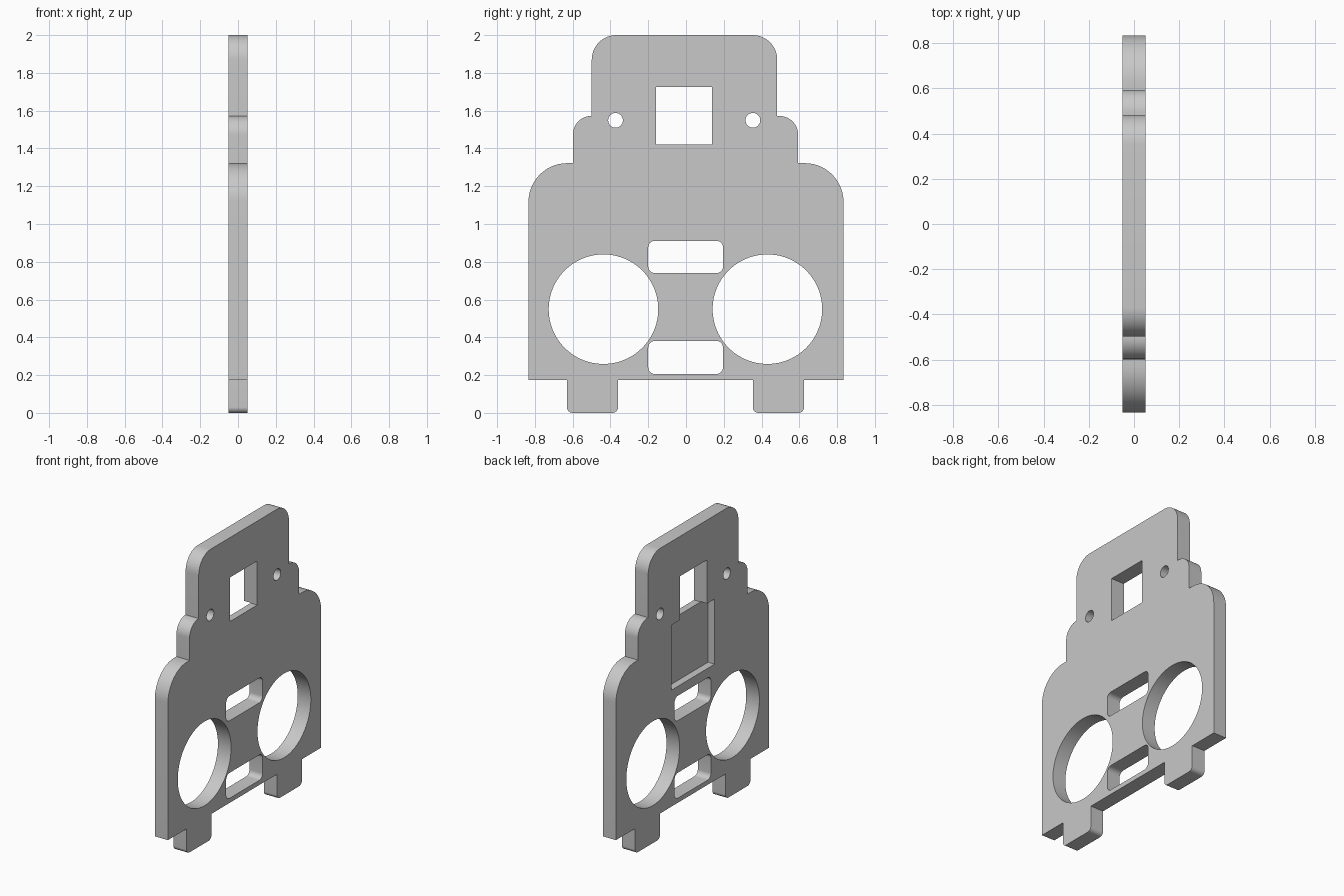
import bpy, bmesh
from math import pi, cos, sin, radians
from mathutils import Vector

if "Cube" in bpy.data.objects:
    bpy.data.objects.remove(bpy.data.objects["Cube"], do_unlink=True)

HALF = 0.05  # half the plate thickness

grey = bpy.data.materials.new("light_grey")
grey.use_nodes = True
grey.diffuse_color = (0.58, 0.58, 0.58, 1)
grey.node_tree.nodes["Principled BSDF"].inputs["Base Color"].default_value = (0.58, 0.58, 0.58, 1)


def rounded(corners, steps=14):
    """Turn (y, z, radius) right-angle corners into an outline with fillets."""
    out = []
    for i, (y, z, r) in enumerate(corners):
        p = Vector((y, z))
        if r == 0:
            out.append(p)
            continue
        a = (Vector(corners[i - 1][:2]) - p).normalized() * r
        b = (Vector(corners[(i + 1) % len(corners)][:2]) - p).normalized() * r
        for k in range(steps + 1):
            t = pi / 2 * k / steps
            out.append(p + a * (1 - sin(t)) + b * (1 - cos(t)))
    return out


def box(y0, y1, z0, z1, r=0):
    return rounded([(y0, z0, r), (y1, z0, r), (y1, z1, r), (y0, z1, r)], 8)


def circle(y, z, r, n):
    return [Vector((y + r * cos(2 * pi * k / n), z + r * sin(2 * pi * k / n))) for k in range(n)]


def prism(name, outline, x0, x1):
    """Extrude a y-z outline along x."""
    bm = bmesh.new()
    face = bm.faces.new([bm.verts.new((x0, p.x, p.y)) for p in outline])
    side = bmesh.ops.extrude_face_region(bm, geom=[face])["geom"]
    bmesh.ops.translate(bm, vec=(x1 - x0, 0, 0),
                        verts=[v for v in side if isinstance(v, bmesh.types.BMVert)])
    bmesh.ops.recalc_face_normals(bm, faces=bm.faces)
    mesh = bpy.data.meshes.new(name)
    bm.to_mesh(mesh)
    bm.free()
    mesh.materials.append(grey)
    obj = bpy.data.objects.new(name, mesh)
    bpy.context.collection.objects.link(obj)
    return obj


# Plate with stepped shoulders and two feet
plate = prism("panel_plate", rounded([
    (-0.834, 0.174, 0), (-0.63, 0.174, 0), (-0.63, 0, 0.03), (-0.36, 0, 0.03),
    (-0.36, 0.174, 0), (0.354, 0.174, 0), (0.354, 0, 0.03), (0.625, 0, 0.03),
    (0.625, 0.174, 0), (0.834, 0.174, 0), (0.834, 1.322, 0.205), (0.594, 1.322, 0),
    (0.594, 1.572, 0.1), (0.483, 1.572, 0), (0.483, 2, 0.13), (-0.499, 2, 0.13),
    (-0.499, 1.572, 0), (-0.599, 1.572, 0.098), (-0.599, 1.322, 0), (-0.834, 1.322, 0.205),
]), -HALF, HALF)

# Through openings
openings = {
    "window": box(-0.159, 0.138, 1.422, 1.725),
    "upper_slot": box(-0.2, 0.196, 0.74, 0.911, 0.035),
    "lower_slot": box(-0.2, 0.196, 0.206, 0.381, 0.035),
    "right_round_opening": circle(-0.437, 0.549, 0.29, 96),
    "left_round_opening": circle(0.431, 0.549, 0.29, 96),
    "right_screw_hole": circle(-0.373, 1.549, 0.039, 40),
    "left_screw_hole": circle(0.354, 1.549, 0.039, 40),
}
cutters = [prism(n + "_cutter", o, -2 * HALF, 2 * HALF) for n, o in openings.items()]

# Shallow pocket in the -x face, below the window
cutters.append(prism("pocket_cutter", box(-0.24, 0.23, 0.976, 1.424), -2 * HALF, 0))

bpy.context.view_layer.objects.active = plate
for cutter in cutters:
    cutter.hide_render = True
    cut = plate.modifiers.new(cutter.name, 'BOOLEAN')
    cut.operation = 'DIFFERENCE'
    cut.solver = 'EXACT'
    cut.object = cutter
    bpy.ops.object.modifier_apply(modifier=cut.name)
    bpy.data.objects.remove(cutter, do_unlink=True)

# Smooth curved walls, crisp edges
bpy.ops.object.select_all(action='DESELECT')
plate.select_set(True)
bpy.ops.object.shade_smooth_by_angle(angle=radians(30))
